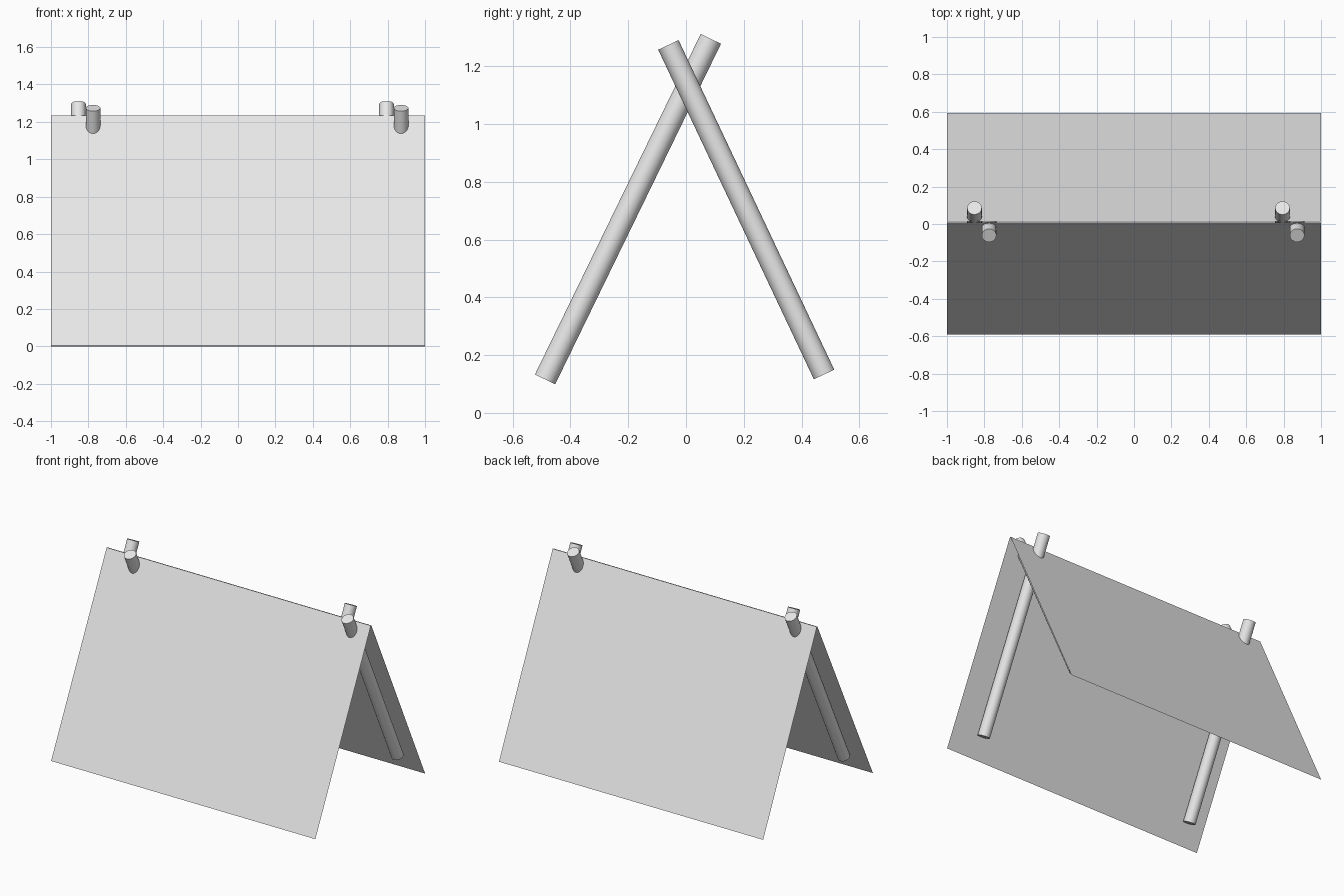
import bpy
import math
from mathutils import Vector

cube = bpy.data.objects.get("Cube")
if cube:
    bpy.data.objects.remove(cube, do_unlink=True)

# One pale grey for the whole shelter
grey = bpy.data.materials.new("pale_grey")
grey.use_nodes = True
colour = (0.8, 0.8, 0.8, 1)
grey.diffuse_color = colour
grey.node_tree.nodes["Principled BSDF"].inputs["Base Color"].default_value = colour


def panel(name, foot, ridge):
    """Thin sloping sheet, full width, from foot (y, z) to ridge (y, z)."""
    side = 1 if foot[0] < 0 else -1
    verts = [(-side, *foot), (side, *foot), (side, *ridge), (-side, *ridge)]
    mesh = bpy.data.meshes.new(name)
    mesh.from_pydata(verts, [], [(0, 1, 2, 3)])
    mesh.materials.append(grey)
    obj = bpy.data.objects.new(name, mesh)
    bpy.context.collection.objects.link(obj)


def pole(name, x, foot, top):
    """Round pole between two (y, z) points."""
    a, b = Vector((x, *foot)), Vector((x, *top))
    bpy.ops.mesh.primitive_cylinder_add(
        vertices=32, radius=0.039, depth=(b - a).length, location=(a + b) / 2)
    obj = bpy.context.object
    obj.name = name
    obj.rotation_euler = (b - a).to_track_quat("Z", "Y").to_euler()
    obj.data.materials.append(grey)
    bpy.ops.object.shade_smooth_by_angle(angle=math.radians(40))


# Two roof sheets meeting at the ridge
panel("front_panel", (-0.592, 0.004), (0.008, 1.235))
panel("back_panel", (0.594, 0), (0.013, 1.235))

# Crossed pole pairs near each end
for label, x in (("right", -0.853), ("left", 0.794)):
    pole(label + "_front_pole", x, (-0.488, 0.116), (0.086, 1.295))
    pole(label + "_back_pole", x + 0.078, (0.478, 0.133), (-0.061, 1.274))
